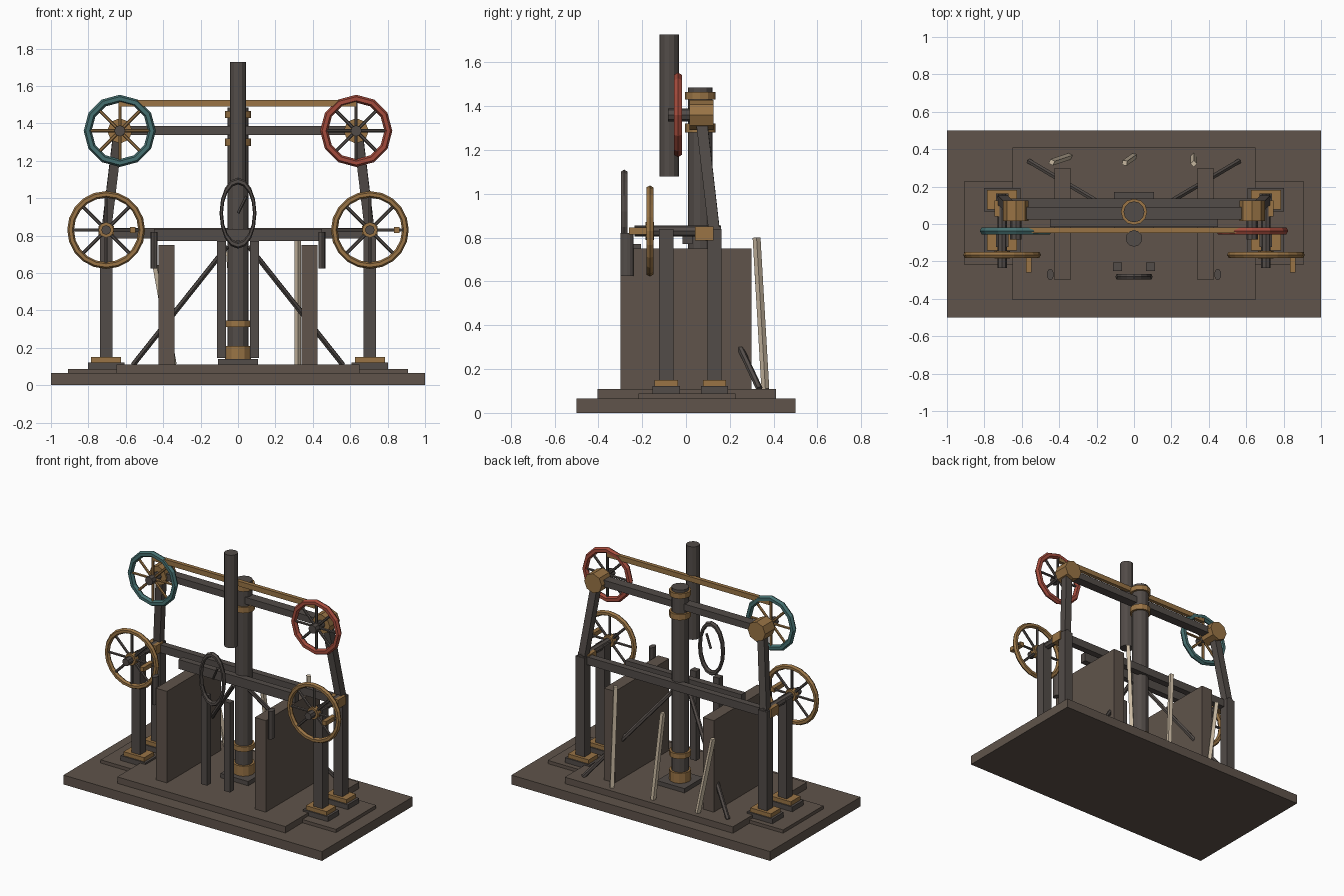
import bpy, math
from mathutils import Vector

if "Cube" in bpy.data.objects:
    bpy.data.objects.remove(bpy.data.objects["Cube"])


def mat(name, rgb):
    m = bpy.data.materials.new(name)
    m.diffuse_color = (*rgb, 1)
    m.use_nodes = True
    m.node_tree.nodes["Principled BSDF"].inputs["Base Color"].default_value = m.diffuse_color
    return m


STONE = mat("dark brown", (.115, .088, .07))
IRON = mat("dark iron", (.085, .072, .065))
BRASS = mat("brass", (.32, .175, .06))
TEAL = mat("teal", (.06, .16, .16))
RED = mat("red", (.37, .07, .045))
CREAM = mat("cream", (.6, .5, .37))


def done(name, m):
    o = bpy.context.object
    o.name = name
    o.data.materials.append(m)
    return o


def box(name, m, x0, x1, y0, y1, z0, z1):
    bpy.ops.mesh.primitive_cube_add(size=1, location=((x0 + x1) / 2, (y0 + y1) / 2, (z0 + z1) / 2))
    o = done(name, m)
    o.scale = (x1 - x0, y1 - y0, z1 - z0)
    return o


def rod(name, m, a, b, r, n=12):
    """Prism between two points; n=4 gives a square bar."""
    a, b = Vector(a), Vector(b)
    d = b - a
    bpy.ops.mesh.primitive_cylinder_add(vertices=n, radius=r, depth=d.length, location=(a + b) / 2)
    o = done(name, m)
    o.rotation_mode = 'QUATERNION'
    o.rotation_quaternion = d.to_track_quat('Z', 'Y')
    return o


def rim(name, m, c, major, minor, n, sides=6):
    bpy.ops.mesh.primitive_torus_add(major_segments=n, minor_segments=sides, major_radius=major,
                                     minor_radius=minor, location=c, rotation=(math.pi / 2, 0, 0))
    return done(name, m)


def spokes(name, m, c, length, r):
    for i in range(8):
        a = i * math.pi / 4
        rod(name, m, c, (c[0] + length * math.cos(a), c[1], c[2] + length * math.sin(a)), r, 6)


# stepped base
box("base_slab", STONE, -1, 1, -.5, .5, 0, .065)
box("base_step", STONE, -.65, .65, -.405, .41, .065, .11)

# central column with collars
rod("column", IRON, (0, .065, .13), (0, .065, 1.485), .056)
box("column_plate", IRON, -.107, .107, -.04, .17, .11, .14)
for z0, z1 in ((.14, .21), (.31, .345), (1.28, 1.32), (1.43, 1.465)):
    rod("column_collar", BRASS, (0, .065, z0), (0, .065, z1), .07)
# hanging front pipe
rod("upper_pipe", IRON, (0, -.077, 1.078), (0, -.077, 1.727), .044)

# horizontal beams and drive bar
box("upper_beam", IRON, -.62, .62, .025, .09, 1.338, 1.385)
box("drive_bar", BRASS, -.63, .63, -.047, -.02, 1.49, 1.525)
box("rear_beam", IRON, -.7, .7, .09, .135, .785, .84)
box("front_beam", IRON, -.45, .45, -.015, .03, .77, .835)

for s in (-1, 1):
    x = s * .705
    box("side_step", STONE, *sorted((s * .645, s * .91)), -.217, .227, .065, .088)
    # posts on stepped feet
    for y in (-.09, .13):
        box("post_foot", IRON, x - .097, x + .097, y - .062, y + .062, .085, .122)
        box("post_shoe", BRASS, x - .08, x + .08, y - .053, y + .053, .122, .15)
        box("post", IRON, x - .034, x + .034, y - .033, y + .033, .15, .84)
    # lower wheel
    c = (x, -.165, .83)
    rim("lower_wheel_rim", BRASS, c, .19, .018, 20)
    spokes("lower_wheel_spoke", IRON, c, .185, .009)
    rod("lower_axle", IRON, (x, -.235, .83), (x, .16, .83), .026, 8)
    rod("lower_hub", BRASS, (x, -.185, .83), (x, -.145, .83), .042, 8)
    box("axle_bearing", BRASS, x - .042, x + .042, .04, .125, .787, .85)
    box("crank_handle", BRASS, x + .128, x + .158, -.26, -.15, .815, .845)
    # leaning strut
    rod("upper_strut", IRON, (s * .705, .13, .82), (s * .64, .068, 1.36), .036, 4)
    # upper wheel
    u = (s * .632, -.037, 1.36)
    rim("upper_wheel_rim", RED if s > 0 else TEAL, u, .172, .021, 12)
    spokes("upper_wheel_spoke", BRASS if s < 0 else IRON, u, .165, .009)
    rod("upper_axle", IRON, (u[0], -.082, 1.36), (u[0], .1, 1.36), .03, 8)
    rod("upper_bearing", BRASS, (u[0], .015, 1.36), (u[0], .125, 1.36), .068, 8)
    # side wall, brace, hanging weight and front posts
    box("side_wall", STONE, *sorted((s * .34, s * .425)), -.3, .3, .11, .75)
    rod("diagonal_brace", IRON, (s * .56, .335, .11), (s * .06, .04, .74), .015, 6)
    w = rod("hanging_weight", IRON, (s * .448, -.27, .625), (s * .448, -.27, .82), .03)
    w.scale.x = .62
    box("front_post", IRON, *sorted((s * .065, s * .112)), -.25, -.205, .145, .77)

# oval hand wheel
h = rim("oval_hand_wheel", IRON, (0, -.282, .92), .172, .018, 16)
h.scale.x = .52
rod("hand_wheel_spoke", IRON, (0, -.275, .92), (.045, -.29, 1.01), .008, 6)

# pale sticks leaning behind
for xb, xt, zt in ((.32, .32, .8), (0, -.05, .715), (-.345, -.44, .64)):
    rod("leaning_stick", CREAM, (xb, .362, .11), (xt, .362 - .05 * zt, zt), .018, 4)
